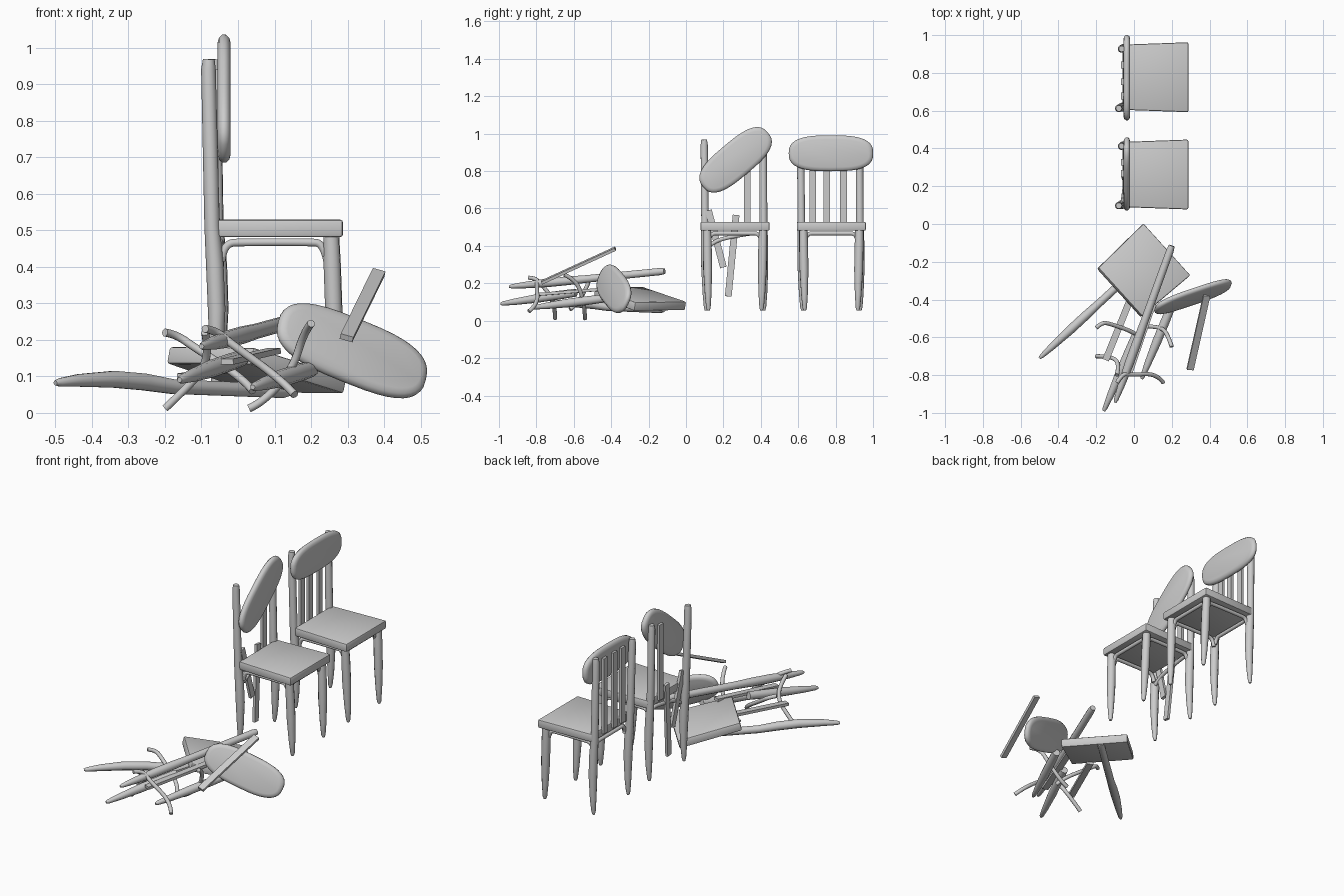
import bpy, bmesh, math
from mathutils import Vector, Matrix

if "Cube" in bpy.data.objects:
    bpy.data.objects.remove(bpy.data.objects["Cube"])

V = Vector


def finish(name, bm, matrix=None, angle=35):
    me = bpy.data.meshes.new(name)
    bmesh.ops.recalc_face_normals(bm, faces=bm.faces)
    bm.to_mesh(me)
    bm.free()
    ob = bpy.data.objects.new(name, me)
    bpy.context.collection.objects.link(ob)
    if matrix:
        ob.matrix_world = matrix
    select(ob)
    bpy.ops.object.shade_smooth_by_angle(angle=math.radians(angle))
    return ob


def select(ob):
    bpy.ops.object.select_all(action='DESELECT')
    ob.select_set(True)
    bpy.context.view_layer.objects.active = ob


def tube(name, pts, radii, nurbs=False):
    cu = bpy.data.curves.new(name, 'CURVE')
    cu.dimensions = '3D'
    cu.bevel_depth = 1
    cu.bevel_resolution = 3
    cu.use_fill_caps = True
    sp = cu.splines.new('NURBS' if nurbs else 'POLY')
    sp.points.add(len(pts) - 1)
    for p, co, r in zip(sp.points, pts, radii):
        p.co = (*co, 1)
        p.radius = r
    if nurbs:
        sp.order_u = 3
        sp.use_endpoint_u = True
        sp.resolution_u = 6
    ob = bpy.data.objects.new(name, cu)
    bpy.context.collection.objects.link(ob)
    select(ob)
    bpy.ops.object.convert(target='MESH')
    bpy.ops.object.shade_smooth_by_angle(angle=math.radians(45))


# Turned leg or post: slim rounded tip, soft swelling, straight upper part
FRONT = [(0, .007), (.03, .012), (.2, .018), (.5, .024), (.8, .024), (1, .022)]
POST = [(0, .007), (.02, .012), (.1, .018), (.25, .024), (.38, .024), (.5, .021), (.97, .02), (1, .016)]


def leg(name, tip, top, profile, bow=(0, 0, 0)):
    tip, top, bow = V(tip), V(top), V(bow)
    tube(name, [tip.lerp(top, t) + bow * math.sin(2 * math.pi * t) for t, _ in profile],
         [r for _, r in profile])


def bracket(name, pts):
    tube(name, pts, [.011] * len(pts), True)


# Flat bar between two points
def slat(name, a, b, w=.036, t=.016, facing=(1, 0, 0)):
    a, b = V(a), V(b)
    z = (b - a).normalized()
    y = z.cross(V(facing)).normalized()
    x = y.cross(z)
    bm = bmesh.new()
    bmesh.ops.create_cube(bm, size=1)
    bmesh.ops.scale(bm, vec=(t, w, (b - a).length), verts=bm.verts)
    rot = Matrix((x, y, z)).transposed().to_4x4()
    finish(name, bm, Matrix.Translation((a + b) / 2) @ rot)


# Tapered seat slab with eased edges, local front towards +x
def seat(name, matrix):
    bm = bmesh.new()
    bmesh.ops.create_cube(bm, size=1)
    for v in bm.verts:
        wide = .37 if v.co.x > 0 else .345
        v.co = (v.co.x * .345, v.co.y * wide, v.co.z * .048)
    bmesh.ops.bevel(bm, geom=bm.edges[:], offset=.008, segments=2, profile=.5, affect='EDGES')
    finish(name, bm, matrix)


# Pillowy rounded panel, long axis local y, width local z
def backrest(name, matrix):
    bm = bmesh.new()
    n = 40
    rings = []
    for x, inset in [(-.018, .022), (-.014, .008), (-.005, 0), (.005, 0), (.014, .008), (.018, .022)]:
        ring = []
        for i in range(n):
            a = 2 * math.pi * i / n
            c, s = math.cos(a), math.sin(a)
            y = math.copysign(abs(c) ** .68, c) * (.226 - inset)
            z = math.copysign(abs(s) ** .75, s) * (.096 - inset)
            ring.append(bm.verts.new((x, y, z)))
        rings.append(ring)
    for r, q in zip(rings, rings[1:]):
        for i in range(n):
            bm.faces.new((r[i], r[(i + 1) % n], q[(i + 1) % n], q[i]))
    bm.faces.new(rings[0])
    bm.faces.new(rings[-1])
    finish(name, bm, matrix, 50)


# Parts shared by both standing chairs
def standing_chair(pre, cy, loose=False):
    seat(pre + "_seat", Matrix.Translation((.115, cy, .505)))
    leg(pre + "_back_post_near", (-.062, cy - .155, .055), (-.08, cy - .165, .968), POST, (.008, 0, 0))
    leg(pre + "_back_post_far", (-.055, cy + .155, .055), (-.065, cy + .15, .968), POST, (.008, 0, 0))
    for side in (-1, 1):
        leg(pre + "_front_leg", (.27, cy + side * .142, .055), (.255, cy + side * .15, .49), FRONT)
        y = cy + side * .145
        bracket(pre + "_side_bracket", [(-.045, y, .415), (-.04, y, .465), (.02, y, .467), (.19, y, .467),
                                        (.235, y, .465), (.245, y, .41)])
    for x in (.25, -.05):
        d = .03 if loose and x < 0 else 0
        bracket(pre + "_cross_bracket", [(x, cy - .14, .43 - d), (x, cy - .13, .467 - d * 2),
                                         (x, cy - .08, .467 - d), (x, cy + .08, .467),
                                         (x, cy + .13, .467), (x, cy + .14, .43)])


# Intact chair
standing_chair("intact", .777)
backrest("intact_backrest", Matrix.Translation((-.038, .775, .895)))
for y in (.678, .753, .842):
    slat("intact_slat", (-.062, y, .5), (-.062, y, .94))

# Damaged chair: tipped backrest, two slats fallen
standing_chair("damaged", .262, True)
backrest("damaged_backrest", Matrix.Translation((-.038, .265, .86)) @ Matrix.Rotation(math.radians(40), 4, 'X'))
slat("damaged_slat", (-.062, .327, .5), (-.062, .327, .94))
slat("damaged_loose_slat", (-.05, .2, .285), (-.06, .12, .59))
slat("damaged_loose_slat", (-.045, .226, .13), (-.06, .268, .565))

# Collapsed chair: tilted seat
u = V((.24, -.265, -.003)).normalized()
side = V((-.24, -.2, .075))
side = (side - u * side.dot(u)).normalized()
seat("collapsed_seat", Matrix.Translation((.047, -.25, .117))
     @ Matrix((-side, u, (-side).cross(u))).transposed().to_4x4())

# Collapsed chair: scattered posts and legs
leg("collapsed_post_low", (-.5, -.71, .082), (.14, -.12, .062), POST, (0, 0, .015))
leg("collapsed_post_high", (-.1, -.945, .182), (.2, -.115, .265), POST)
leg("collapsed_leg_left", (-.16, -.99, .09), (.01, -.59, .15), FRONT)
leg("collapsed_leg_right", (.04, -.82, .07), (.2, -.43, .12), FRONT)

# Collapsed chair: slats
slat("collapsed_slat_leaning", (.297, -.77, .205), (.385, -.378, .385), facing=(.2, -.5, .9))
slat("collapsed_slat_left", (-.15, -.72, .1), (-.02, -.4, .12), facing=(0, 0, 1))
slat("collapsed_slat_middle", (-.03, -.8, .14), (.1, -.42, .17), facing=(0, 0, 1))

# Collapsed chair: curved brackets
for pts in ([(-.2, -.55, .22), (-.17, -.52, .215), (-.12, -.53, .18), (.02, -.58, .09), (.04, -.62, .06)],
            [(-.09, -.84, .23), (-.06, -.79, .225), (-.02, -.8, .19), (.12, -.79, .09), (.155, -.84, .05)],
            [(.2, -.65, .245), (.18, -.59, .22), (.15, -.55, .12), (.07, -.54, .03), (.03, -.54, .012)],
            [(-.2, -.7, .012), (-.17, -.7, .04), (-.1, -.71, .11), (-.08, -.75, .17), (-.09, -.8, .22)]):
    bracket("collapsed_bracket", pts)

# Collapsed chair: fallen backrest
u = V((.9, .3, -.36)).normalized()
w = V((.2, .42, .88))
w = (w - u * w.dot(u)).normalized()
backrest("collapsed_backrest", Matrix.Translation((.312, -.385, .17))
         @ Matrix((u.cross(w), u, w)).transposed().to_4x4())
